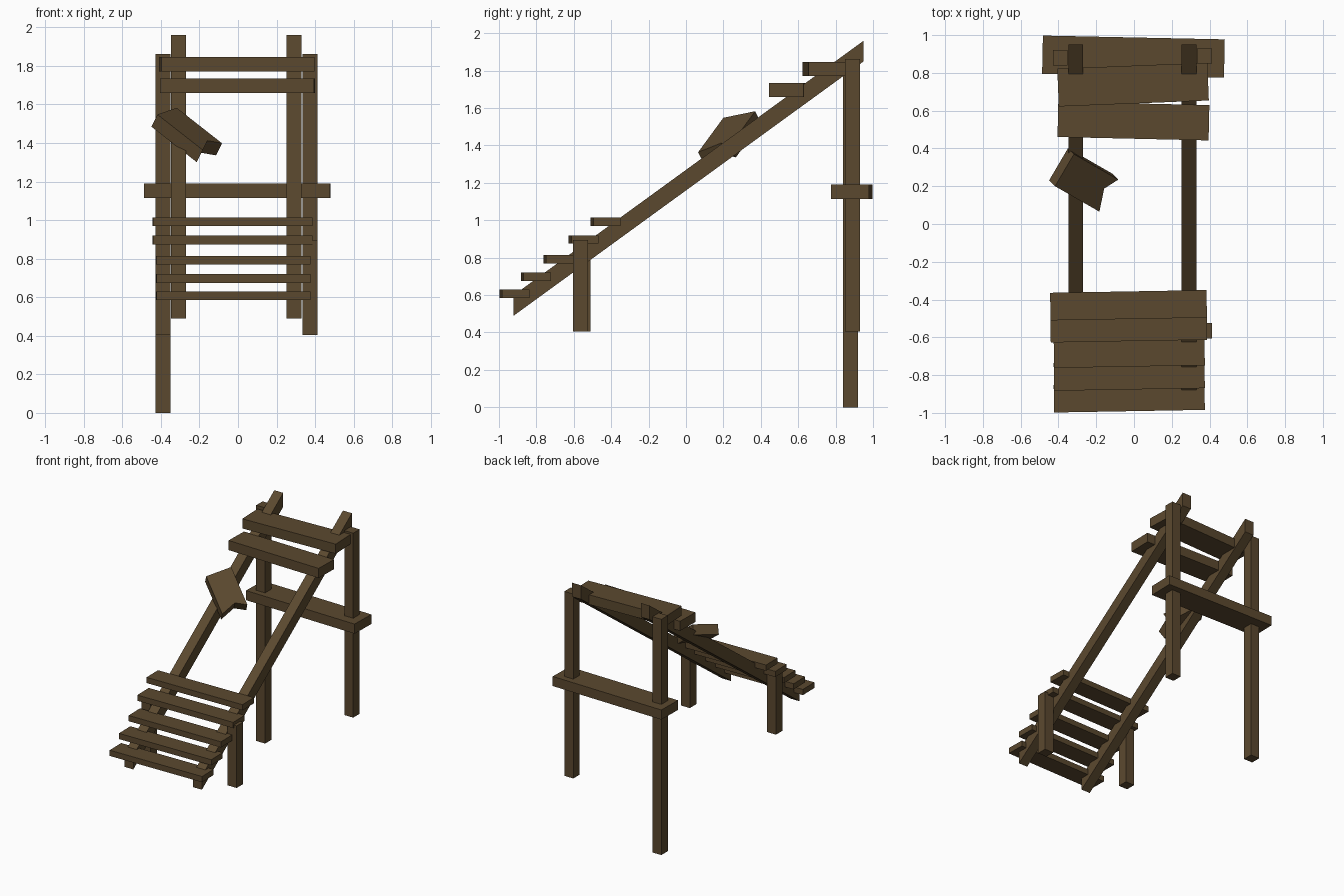
import bpy, bmesh, math
from mathutils import Vector

if "Cube" in bpy.data.objects:
    bpy.data.objects.remove(bpy.data.objects["Cube"])

wood = bpy.data.materials.new("weathered brown wood")
wood.diffuse_color = (0.105, 0.066, 0.028, 1)
wood.use_nodes = True
wood.node_tree.nodes["Principled BSDF"].inputs["Base Color"].default_value = wood.diffuse_color


def prism(name, points, offset):
    """Extrude a planar outline along an offset vector."""
    bm = bmesh.new()
    face = bm.faces.new([bm.verts.new(p) for p in points])
    ext = bmesh.ops.extrude_face_region(bm, geom=[face], use_keep_orig=True)
    moved = [v for v in ext["geom"] if isinstance(v, bmesh.types.BMVert)]
    bmesh.ops.translate(bm, verts=moved, vec=Vector(offset))
    bmesh.ops.recalc_face_normals(bm, faces=bm.faces)
    mesh = bpy.data.meshes.new(name)
    bm.to_mesh(mesh)
    bm.free()
    mesh.materials.append(wood)
    obj = bpy.data.objects.new(name, mesh)
    bpy.context.collection.objects.link(obj)
    return obj


def board(name, centre, size, turn=0.0):
    """Box with a given centre and size, turned about z by some degrees."""
    x, y, z = (s / 2 for s in size)
    obj = prism(name, [(-x, -y, -z), (x, -y, -z), (x, y, -z), (-x, y, -z)], (0, 0, 2 * z))
    obj.location = centre
    obj.rotation_euler.z = math.radians(turn)
    return obj


# Posts: x, y, bottom, top (the back left one reaches lower)
for name, x, y, low, high in [
    ("back_post_left", -0.39, 0.88, 0.0, 1.862),
    ("back_post_right", 0.373, 0.89, 0.405, 1.862),
    ("front_post_left", -0.39, -0.55, 0.405, 0.895),
    ("front_post_right", 0.373, -0.565, 0.405, 0.895),
]:
    board(name, (x, y, (low + high) / 2), (0.078, 0.08, high - low))

# Sloping side rails with vertical end cuts
for name, x in [("rail_left", -0.348), ("rail_right", 0.252)]:
    prism(name, [(x, -0.921, 0.49), (x, 0.95, 1.85), (x, 0.95, 1.96), (x, -0.921, 0.60)],
          (0.078, 0, 0))

# Lower thin steps: centre x, y, z
steps = [(-0.025, -0.918, 0.608), (-0.025, -0.803, 0.697), (-0.025, -0.682, 0.792),
         (-0.028, -0.547, 0.897), (-0.029, -0.430, 0.992)]
for i, (x, y, z) in enumerate(steps):
    width = 0.798 if i < 3 else 0.828
    board(f"lower_step_{i + 1}", (x, y, z), (width, 0.146, 0.045), 1.0)

# Upper thick steps and the rear cross beam
board("upper_step_1", (-0.003, 0.545, 1.697), (0.80, 0.187, 0.076), -1.3)
board("upper_step_2", (-0.005, 0.738, 1.808), (0.795, 0.20, 0.076), 2.3)
board("rear_cross_beam", (-0.003, 0.886, 1.152), (0.963, 0.203, 0.076), -1.2)

# Broken loose plank with a notched end, lying tilted on the left rail
corner = Vector((-0.418, 0.20, 1.548))
along = Vector((0.235, -0.135, -0.184))
across = Vector((0.10, 0.17, 0.035))
normal = along.cross(across).normalized()
outline = [(0, 0), (1, 0), (0.85, 0.6), (1, 1), (0, 1)]
prism("broken_plank", [corner + along * u + across * v for u, v in outline], -0.077 * normal)
